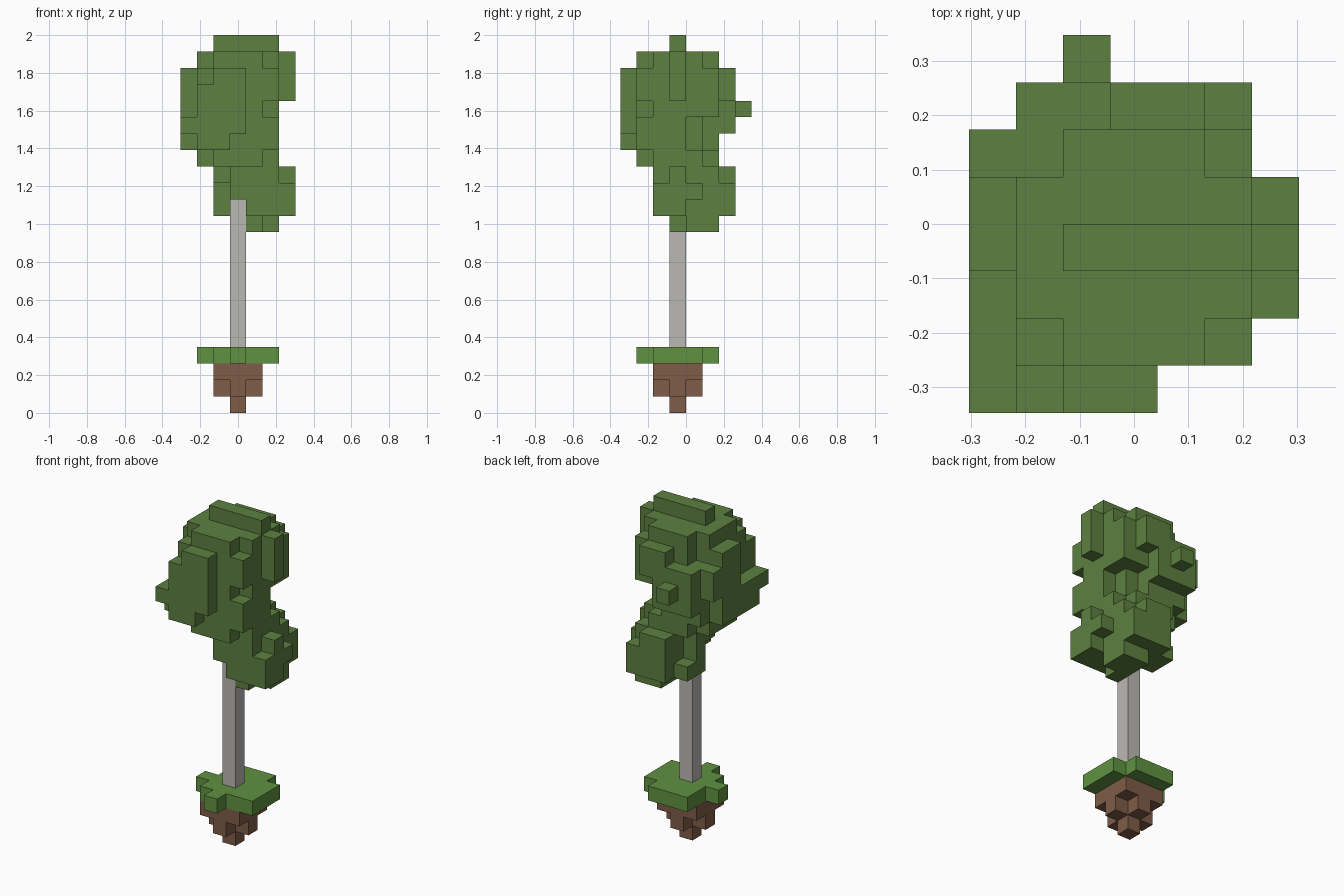
import bpy, bmesh, math
from mathutils import Vector

if "Cube" in bpy.data.objects:
    bpy.data.objects.remove(bpy.data.objects["Cube"], do_unlink=True)

UNIT = 2 / 23                      # edge of one block
ORIGIN = Vector((-3.5, -4, 0))     # low corner of the block grid
AXES = [Vector((1, 0, 0)), Vector((0, 1, 0)), Vector((0, 0, 1))]


def material(name, *rgb):
    mat = bpy.data.materials.new(name)
    mat.use_nodes = True
    color = (*rgb, 1)
    mat.diffuse_color = color
    shader = mat.node_tree.nodes["Principled BSDF"]
    shader.inputs["Base Color"].default_value = color
    shader.inputs["Roughness"].default_value = 1
    return mat


def fill(cells, x, y, z):
    """Fill a box of grid blocks; every range excludes its end."""
    cells.update((i, j, k) for i in range(*x) for j in range(*y) for k in range(*z))


def build(name, cells, mat):
    """Skin the blocks with outer faces only and merge the flat regions."""
    bm = bmesh.new()
    corners = {}

    def vertex(p):
        key = tuple(round(c) for c in p)
        if key not in corners:
            corners[key] = bm.verts.new((Vector(key) + ORIGIN) * UNIT)
        return corners[key]

    for cell in sorted(cells):
        base = Vector(cell)
        for a in range(3):
            n, u, v = AXES[a], AXES[(a + 1) % 3], AXES[(a + 2) % 3]
            for side in (0, 1):
                step = n if side else -n
                if tuple(int(c) for c in base + step) in cells:
                    continue
                p = base + n * side
                loop = [p, p + u, p + u + v, p + v]
                if not side:
                    loop.reverse()
                bm.faces.new([vertex(q) for q in loop])
    bmesh.ops.dissolve_limit(bm, angle_limit=math.radians(1),
                             verts=bm.verts, edges=bm.edges)
    mesh = bpy.data.meshes.new(name)
    bm.to_mesh(mesh)
    bm.free()
    mesh.materials.append(mat)
    obj = bpy.data.objects.new(name, mesh)
    bpy.context.collection.objects.link(obj)
    return obj


leaf = material("leaf green", 0.109, 0.216, 0.051)
turf = material("grass green", 0.115, 0.287, 0.053)
earth = material("soil brown", 0.209, 0.107, 0.065)
bark = material("pale bark", 0.50, 0.485, 0.456)

# Soil: a stepped root ball
soil = set()
fill(soil, x=(3, 4), y=(3, 4), z=(0, 2))
fill(soil, x=(2, 5), y=(3, 4), z=(1, 2))
fill(soil, x=(3, 4), y=(2, 5), z=(1, 2))
fill(soil, x=(2, 5), y=(2, 5), z=(2, 3))
build("soil", soil, earth)

# Grass: a slab with one missing corner and two tabs
grass = set()
fill(grass, x=(2, 6), y=(2, 6), z=(3, 4))
grass.discard((5, 5, 3))
fill(grass, x=(3, 4), y=(1, 2), z=(3, 4))
fill(grass, x=(1, 2), y=(3, 4), z=(3, 4))
build("grass", grass, turf)

# Trunk
trunk = set()
fill(trunk, x=(3, 4), y=(3, 4), z=(4, 13))
build("trunk", trunk, bark)

# Foliage: upper core and cap
leaves = set()
fill(leaves, x=(1, 5), y=(1, 5), z=(16, 21))
fill(leaves, x=(1, 2), y=(5, 6), z=(16, 20))
fill(leaves, x=(2, 4), y=(5, 6), z=(16, 22))
fill(leaves, x=(4, 5), y=(5, 6), z=(18, 22))
fill(leaves, x=(2, 5), y=(1, 2), z=(21, 22))
fill(leaves, x=(1, 6), y=(2, 5), z=(21, 22))
fill(leaves, x=(2, 6), y=(3, 4), z=(22, 23))

# Foliage: upper +x side
fill(leaves, x=(5, 6), y=(1, 4), z=(16, 18))
fill(leaves, x=(5, 6), y=(1, 2), z=(19, 21))
fill(leaves, x=(5, 6), y=(2, 6), z=(18, 21))
fill(leaves, x=(6, 7), y=(3, 4), z=(19, 22))

# Foliage: front clump
fill(leaves, x=(1, 3), y=(0, 1), z=(16, 17))
fill(leaves, x=(1, 4), y=(0, 1), z=(17, 20))
fill(leaves, x=(2, 4), y=(0, 1), z=(20, 21))

# Foliage: upper -x side
fill(leaves, x=(0, 1), y=(1, 5), z=(16, 17))
fill(leaves, x=(0, 1), y=(0, 5), z=(17, 18))
fill(leaves, x=(0, 1), y=(3, 5), z=(18, 21))
fill(leaves, x=(0, 1), y=(5, 6), z=(18, 20))

# Foliage: upper back
fill(leaves, x=(1, 4), y=(6, 7), z=(17, 19))
fill(leaves, x=(1, 3), y=(6, 7), z=(19, 20))
fill(leaves, x=(3, 5), y=(6, 7), z=(19, 21))
fill(leaves, x=(2, 3), y=(7, 8), z=(18, 19))

# Foliage: neck between the clumps
fill(leaves, x=(2, 5), y=(1, 6), z=(15, 16))
fill(leaves, x=(1, 2), y=(2, 5), z=(15, 16))
fill(leaves, x=(5, 6), y=(2, 5), z=(15, 16))

# Foliage: lower clump
fill(leaves, x=(3, 6), y=(2, 6), z=(13, 15))
fill(leaves, x=(4, 6), y=(2, 6), z=(12, 13))
fill(leaves, x=(3, 4), y=(4, 6), z=(12, 13))
fill(leaves, x=(3, 6), y=(6, 7), z=(12, 14))
fill(leaves, x=(3, 5), y=(6, 7), z=(14, 15))
fill(leaves, x=(2, 3), y=(4, 5), z=(12, 15))
fill(leaves, x=(2, 3), y=(5, 6), z=(12, 13))
fill(leaves, x=(2, 3), y=(3, 4), z=(14, 15))
fill(leaves, x=(6, 7), y=(2, 4), z=(12, 14))
fill(leaves, x=(6, 7), y=(4, 5), z=(13, 14))
fill(leaves, x=(6, 7), y=(3, 4), z=(14, 15))
fill(leaves, x=(4, 5), y=(3, 6), z=(11, 12))
fill(leaves, x=(5, 6), y=(4, 6), z=(11, 12))
build("foliage", leaves, leaf)
